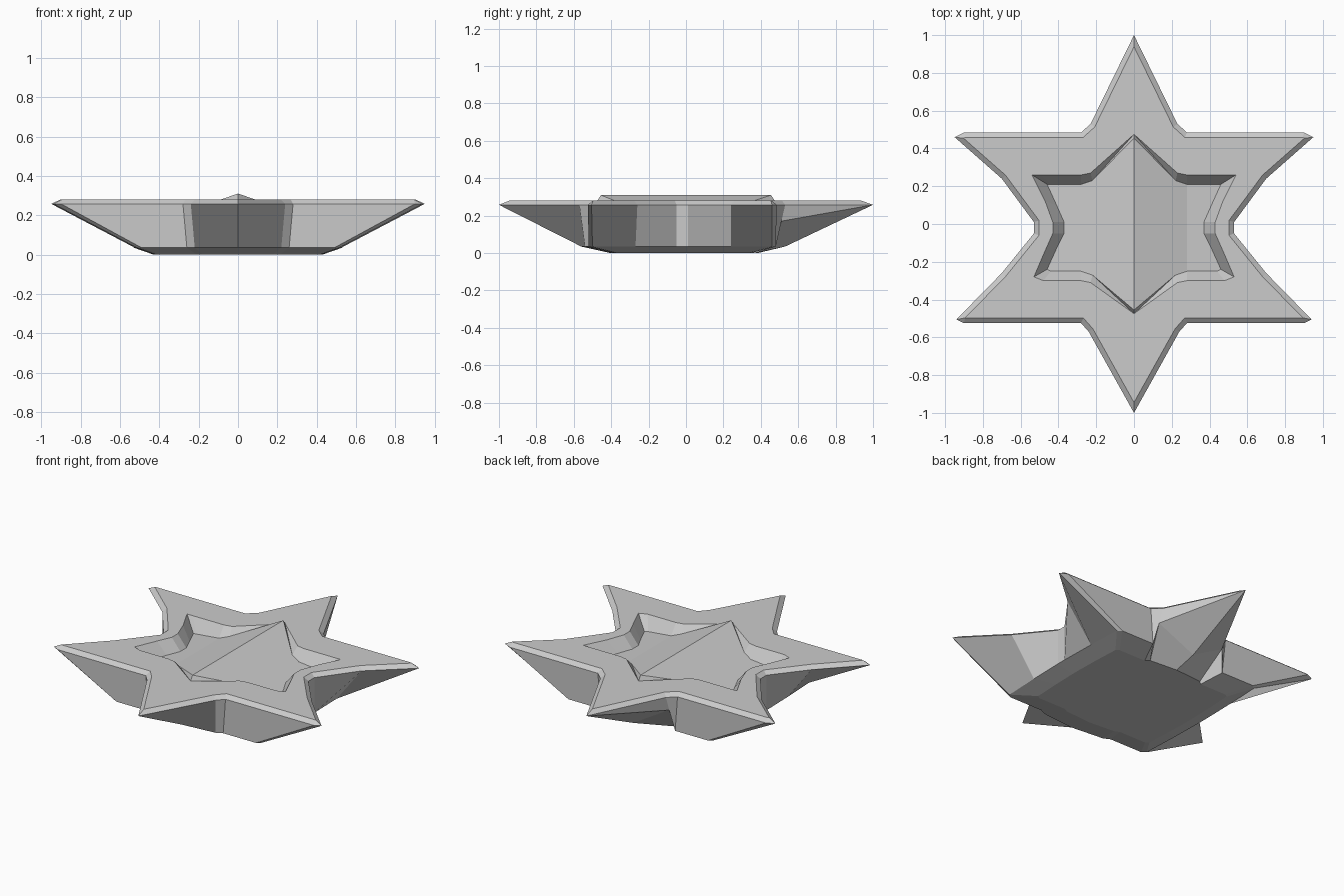
import bpy, bmesh
from mathutils import Vector

if "Cube" in bpy.data.objects:
    bpy.data.objects.remove(bpy.data.objects["Cube"])

# Right-hand half outlines, running from the front tip to the back tip
rim = [(0, -1), (.24, -.57), (.28, -.525), (.90, -.525), (.94, -.505), (.70, -.26), (.53, -.05),
       (.53, .01), (.70, .24), (.95, .46), (.90, .485), (.28, .485), (.23, .53), (0, 1)]
base = [(0, -.56), (.22, -.54), (.26, -.52), (.49, -.52), (.515, -.50), (.525, -.27), (.53, -.05),
        (.53, .01), (.525, .24), (.515, .46), (.49, .48), (.26, .48), (.23, .51), (0, .53)]
opening = [(0, -.475), (.23, -.31), (.28, -.30), (.48, -.30), (.53, -.28), (.47, -.14), (.43, -.05),
           (.43, .01), (.47, .12), (.54, .26), (.50, .26), (.28, .26), (.23, .27), (0, .475)]
floor = [(0, -.455), (.22, -.27), (.28, -.25), (.44, -.25), (.46, -.24), (.41, -.13), (.37, -.05),
         (.37, .01), (.41, .10), (.46, .21), (.44, .21), (.28, .21), (.22, .23), (0, .455)]


def inset(pts, d):
    """Mitred inward offset of a half outline."""
    p = [Vector(q) for q in pts]
    p = [Vector((-p[1].x, p[1].y))] + p + [Vector((-p[-2].x, p[-2].y))]
    out = []
    for a, b, c in zip(p, p[1:], p[2:]):
        u, v = (b - a).normalized(), (c - b).normalized()
        n1, n2 = Vector((-u.y, u.x)), Vector((-v.y, v.x))
        out.append(b + (n1 + n2) * d / max(1 + n1.dot(n2), .2))
    return out


def ring(pts, z):
    return [(x, y, z(x) if callable(z) else z) for x, y in pts]


def roof(x):
    # Low pitched floor, flattening towards the sides
    return .31 - .34 * min(x, .28) - .1 * max(x - .28, 0)


# Star dish: foot, tapering underside, bevelled rim, cavity wall, ridged floor
foot = [(x * .81, y * .72) for x, y in base]
base_ring = ring(base, .035)
base_ring[12] = (.235, .505, .17)  # the back point has a higher underside
rings = [ring(foot, 0), base_ring, ring(rim, .258), ring(inset(rim, .027), .28),
         ring(opening, .28), ring(floor, roof)]
floor_caps = [(0, 1, 12, 13), (1, 2, 11, 12), (2, 3, 10, 11), (3, 4, 5, 6, 7, 8, 9, 10)]
creases = [(1, 12, 2, 13), (4, 0, 5, 1), (4, 13, 5, 12)]  # folded quads: ring, index pairs

bm = bmesh.new()
vs = [[bm.verts.new(p) for p in r] for r in rings]
for a, b in zip(vs, vs[1:]):
    for i in range(13):
        bm.faces.new((a[i], a[i + 1], b[i + 1], b[i]))
for c in floor_caps:
    bm.faces.new([vs[-1][i] for i in c])
bm.faces.new(vs[0][::-1])
for r, i, s, j in creases:
    bmesh.ops.connect_verts(bm, verts=[vs[r][i], vs[s][j]])
bmesh.ops.recalc_face_normals(bm, faces=bm.faces)

# Mirror across x so the two halves weld into one closed body
mesh = bpy.data.meshes.new("star_dish")
bm.to_mesh(mesh)
bm.free()
dish = bpy.data.objects.new("star_dish", mesh)
bpy.context.collection.objects.link(dish)
mirror = dish.modifiers.new("mirror", 'MIRROR')
mirror.use_clip = True
mirror.merge_threshold = .0005
